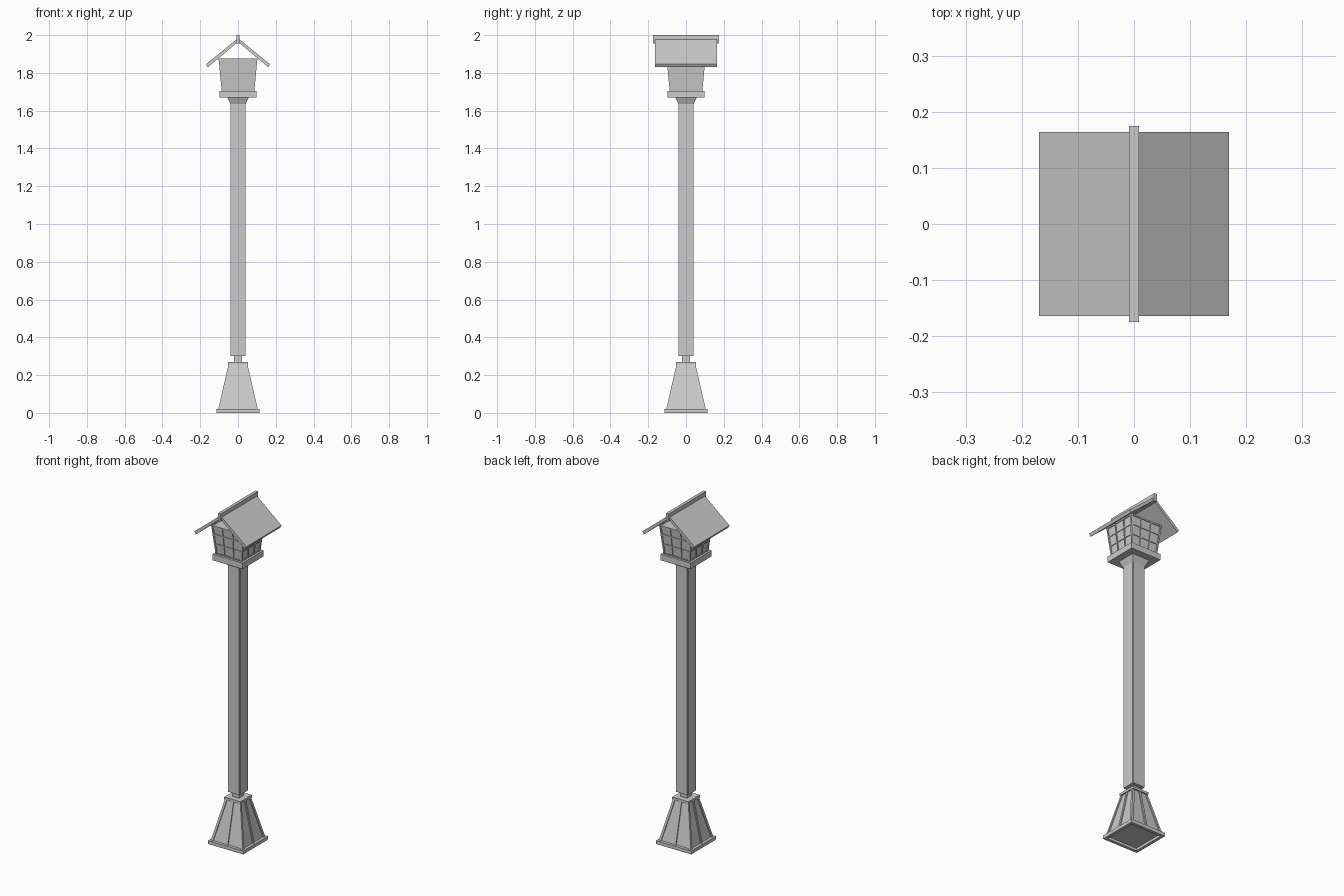
import bpy, bmesh, math
from mathutils import Matrix

if "Cube" in bpy.data.objects:
    bpy.data.objects.remove(bpy.data.objects["Cube"])

# ---------- helpers ----------
def make(name, verts, faces):
    me = bpy.data.meshes.new(name)
    me.from_pydata(verts, [], faces)
    bm = bmesh.new()
    bm.from_mesh(me)
    bmesh.ops.recalc_face_normals(bm, faces=bm.faces)
    bm.to_mesh(me)
    bm.free()
    ob = bpy.data.objects.new(name, me)
    bpy.context.collection.objects.link(ob)
    return ob

def loft(name, lo, hi):
    """Solid between two closed loops of equal length."""
    n = len(lo)
    faces = [tuple(range(n)), tuple(range(n, 2 * n))]
    faces += [(i, (i + 1) % n, (i + 1) % n + n, i + n) for i in range(n)]
    return make(name, list(lo) + list(hi), faces)

def rect(x0, x1, y0, y1, z):
    return [(x0, y0, z), (x1, y0, z), (x1, y1, z), (x0, y1, z)]

def frustum(name, z0, h0, z1, h1):
    return loft(name, rect(-h0, h0, -h0, h0, z0), rect(-h1, h1, -h1, h1, z1))

def four_sides(name, lo, hi):
    """Repeat a front-side piece around the z axis."""
    for k in range(4):
        ob = loft(f"{name}_{k + 1}", lo, hi)
        ob.data.transform(Matrix.Rotation(k * math.pi / 2, 4, 'Z'))

# ---------- base ----------
# plinth frame, open underneath
a, b = 0.115, 0.098
four_sides("plinth_rail",
           [(-a, -a, 0), (a, -a, 0), (b, -b, 0), (-b, -b, 0)],
           [(-a, -a, 0.02), (a, -a, 0.02), (b, -b, 0.02), (-b, -b, 0.02)])
frustum("base_body", 0.015, 0.099, 0.257, 0.045)
# centre ribs and corner posts
four_sides("base_rib", rect(-0.006, 0.006, -0.105, -0.09, 0.018),
           rect(-0.006, 0.006, -0.05, -0.038, 0.257))
four_sides("base_corner", rect(-0.105, -0.091, -0.105, -0.091, 0.018),
           rect(-0.05, -0.037, -0.05, -0.037, 0.257))
frustum("base_cap", 0.256, 0.053, 0.270, 0.053)
frustum("neck", 0.268, 0.021, 0.302, 0.021)

# ---------- post with notched corners ----------
o, i = 0.040, 0.036
outline = []
for k in range(4):
    c, s = round(math.cos(k * math.pi / 2)), round(math.sin(k * math.pi / 2))
    for x, y in ((o, -i), (o, i), (i, i)):
        outline.append((x * c - y * s, x * s + y * c))
loft("post", [(x, y, 0.30) for x, y in outline], [(x, y, 1.635) for x, y in outline])

# ---------- lantern ----------
frustum("collar", 1.63, 0.038, 1.672, 0.058)
frustum("lantern_tray", 1.67, 0.098, 1.705, 0.098)
Z0, Z1, H0, H1 = 1.703, 1.877, 0.085, 0.102
def half(z):
    return H0 + (H1 - H0) * (z - Z0) / (Z1 - Z0)
frustum("lantern_panes", Z0, H0 - 0.004, Z1 - 0.002, H1 - 0.004)

def lattice_row(h, z, t):
    return rect(-h, h, -h, -h + 0.008, z)
for n, (za, zb) in enumerate(((1.703, 1.711), (1.762, 1.768), (1.818, 1.826), (1.869, 1.877))):
    ha, hb = half(za), half(zb)
    four_sides(f"lattice_row_{n + 1}", rect(-ha, ha, -ha, -ha + 0.008, za),
               rect(-hb, hb, -hb, -hb + 0.008, zb))
for s in (-1, 1):
    ca, cb, w = s * 0.028, s * 0.034, 0.003
    four_sides("lattice_upright_" + ("left" if s < 0 else "right"),
               rect(ca - w, ca + w, -H0 - 0.001, -H0 + 0.008, Z0),
               rect(cb - w, cb + w, -H1 - 0.001, -H1 + 0.008, Z1))
four_sides("lantern_corner", rect(-H0 - 0.001, -H0 + 0.008, -H0 - 0.001, -H0 + 0.008, Z0),
           rect(-H1 - 0.001, -H1 + 0.008, -H1 - 0.001, -H1 + 0.008, Z1))

# ---------- roof ----------
for s, side in ((-1, "left"), (1, "right")):
    prof = [(0.0, 1.984), (0.169, 1.846), (0.160, 1.830), (0.0, 1.964)]
    loft("roof_" + side, [(s * x, -0.164, z) for x, z in prof],
         [(s * x, 0.164, z) for x, z in prof])
# ridge beam
loft("ridge_beam", rect(-0.009, 0.009, -0.175, 0.175, 1.955),
     rect(-0.009, 0.009, -0.175, 0.175, 2.0))
